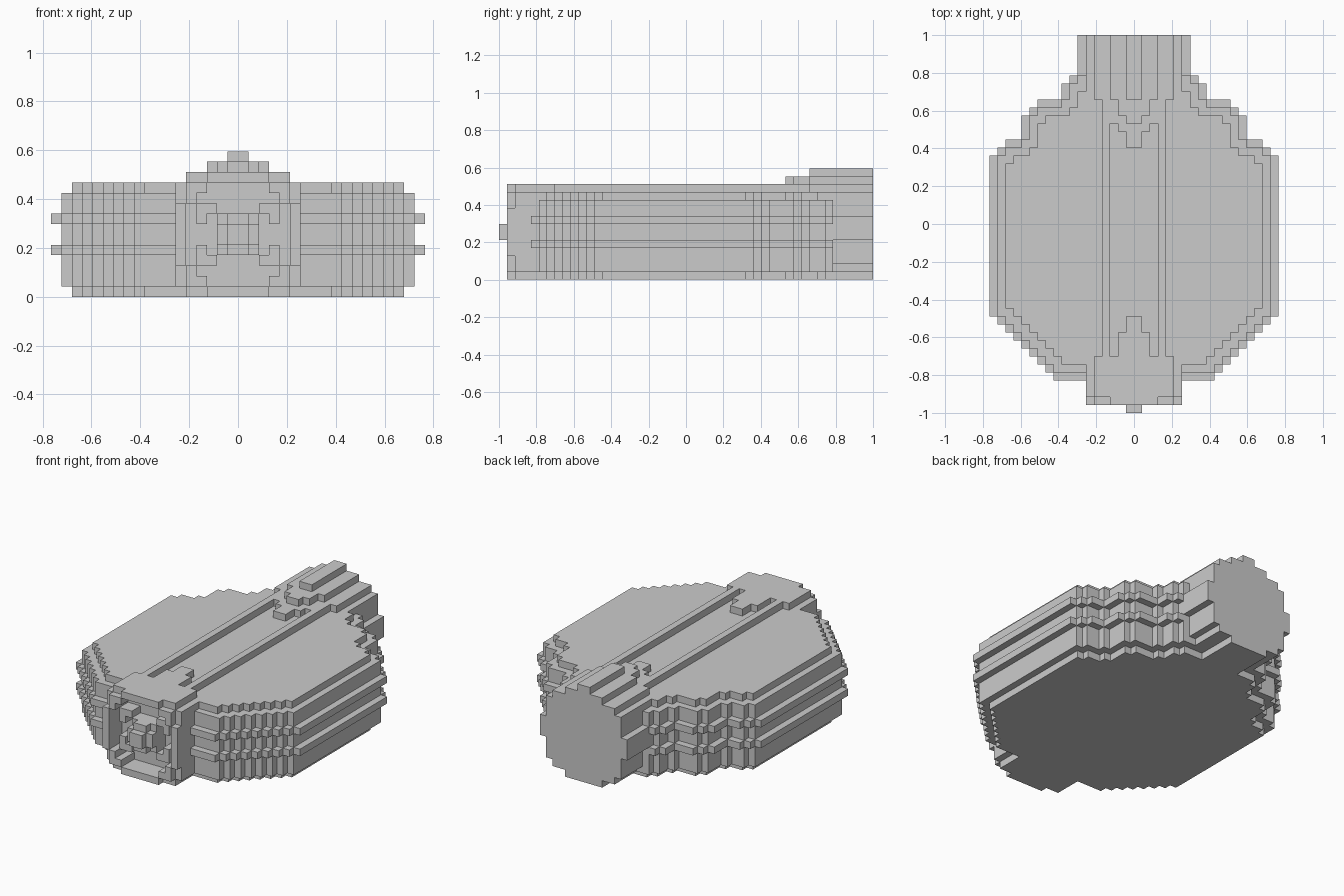
import bpy, bmesh

if "Cube" in bpy.data.objects:
    bpy.data.objects.remove(bpy.data.objects["Cube"])

U = 2 / 47                      # edge of one block; y has 47 rows, x is mirrored about 0
parts, occupied = {}, set()


def fill(part, half, rows, layers, inner=0):
    """Add blocks inner <= |x| < half over the given row and layer ranges."""
    for i in range(inner, half):
        for j in range(*rows):
            for k in range(*layers):
                for c in ((i, j, k), (-1 - i, j, k)):
                    if c not in occupied:
                        occupied.add(c)
                        parts.setdefault(part, set()).add(c)


def carve(half, rows, layers, inner=0):
    for i in range(inner, half):
        for j in range(*rows):
            for k in range(*layers):
                for c in ((i, j, k), (-1 - i, j, k)):
                    occupied.discard(c)
                    for cells in parts.values():
                        cells.discard(c)


# Plan outline of the widest body layer: half width for each row
outer = {j: min(18, j + 6) for j in range(4, 32)}
for start, end, half in ((32, 33, 17), (33, 34, 16), (34, 37, 14), (37, 38, 13),
                         (38, 39, 12), (39, 41, 9), (41, 42, 8)):
    for j in range(start, end):
        outer[j] = half
middle = {j: min(h - 1, outer.get(j - 1, 0), outer.get(j + 1, 7)) for j, h in outer.items()}
inset = {j: min(h, middle.get(j - 1, 0), middle.get(j + 1, 0)) - 1 for j, h in middle.items()}

# Body: chamfered top and bottom, two side ridges
for k in range(11):
    plan = inset if k in (0, 10) else outer if k in (4, 7) else middle
    name = "side_ridges" if k in (4, 7) else "body"
    for j, half in plan.items():
        fill(name, half, (j, j + 1), (k, k + 1))

# Rear round pipe
pipe = [3, 5, 6, 6, 6, 7, 7, 7, 6, 6, 6, 5, 3, 1]
for k, half in enumerate(pipe):
    fill("rear_pipe", half, (39, 47), (k, k + 1))
fill("rear_pipe", 1, (36, 39), (12, 13))
fill("rear_pipe", 2, (37, 39), (12, 13))

# Front neck with a round rim
rim = [3, 5, 5, 6, 6, 6, 6, 6, 6, 5, 5, 3]
for k, half in enumerate(rim):
    fill("front_neck", half, (1, 2), (k, k + 1))
    fill("front_neck", 5 if k in (0, 11) else 6, (2, 7), (k, k + 1))

# Raised spine on the top, with a sunken channel
fill("top_spine", 4, (5, 39), (11, 12))
for column, rows in enumerate(((12, 33), (10, 35), (7, 36))):
    carve(column + 1, rows, (11, 12), column)

# Socket in the front neck
socket = [0, 3, 4, 5, 5, 5, 5, 5, 5, 4, 3, 0]
for k, half in enumerate(socket):
    carve(half, (1, 4), (k, k + 1))
# Socket corner clamps, hub and tip
for k in (3, 8):
    fill("socket_clamps", 4, (2, 4), (k, k + 1), 2)
for k in (4, 7):
    fill("socket_clamps", 4, (2, 4), (k, k + 1), 3)
fill("socket_hub", 2, (2, 4), (4, 8))
fill("socket_hub", 2, (1, 2), (5, 7))
fill("socket_hub", 1, (1, 2), (4, 8))
fill("front_tip", 1, (0, 1), (5, 7))

# Skin every part with its exposed block faces
SIDES = {
    (1, 0, 0): ((1, 0, 0), (1, 1, 0), (1, 1, 1), (1, 0, 1)),
    (-1, 0, 0): ((0, 0, 0), (0, 0, 1), (0, 1, 1), (0, 1, 0)),
    (0, 1, 0): ((0, 1, 0), (0, 1, 1), (1, 1, 1), (1, 1, 0)),
    (0, -1, 0): ((0, 0, 0), (1, 0, 0), (1, 0, 1), (0, 0, 1)),
    (0, 0, 1): ((0, 0, 1), (1, 0, 1), (1, 1, 1), (0, 1, 1)),
    (0, 0, -1): ((0, 0, 0), (0, 1, 0), (1, 1, 0), (1, 0, 0)),
}
for name, cells in parts.items():
    bm = bmesh.new()
    for i, j, k in sorted(cells):
        for (dx, dy, dz), corners in SIDES.items():
            if (i + dx, j + dy, k + dz) not in occupied:
                bm.faces.new([bm.verts.new(((i + a) * U, (j + b) * U - 1, (k + c) * U))
                              for a, b, c in corners])
    bmesh.ops.remove_doubles(bm, verts=bm.verts, dist=U * 0.01)
    mesh = bpy.data.meshes.new(name)
    bm.to_mesh(mesh)
    bm.free()
    bpy.context.collection.objects.link(bpy.data.objects.new(name, mesh))
